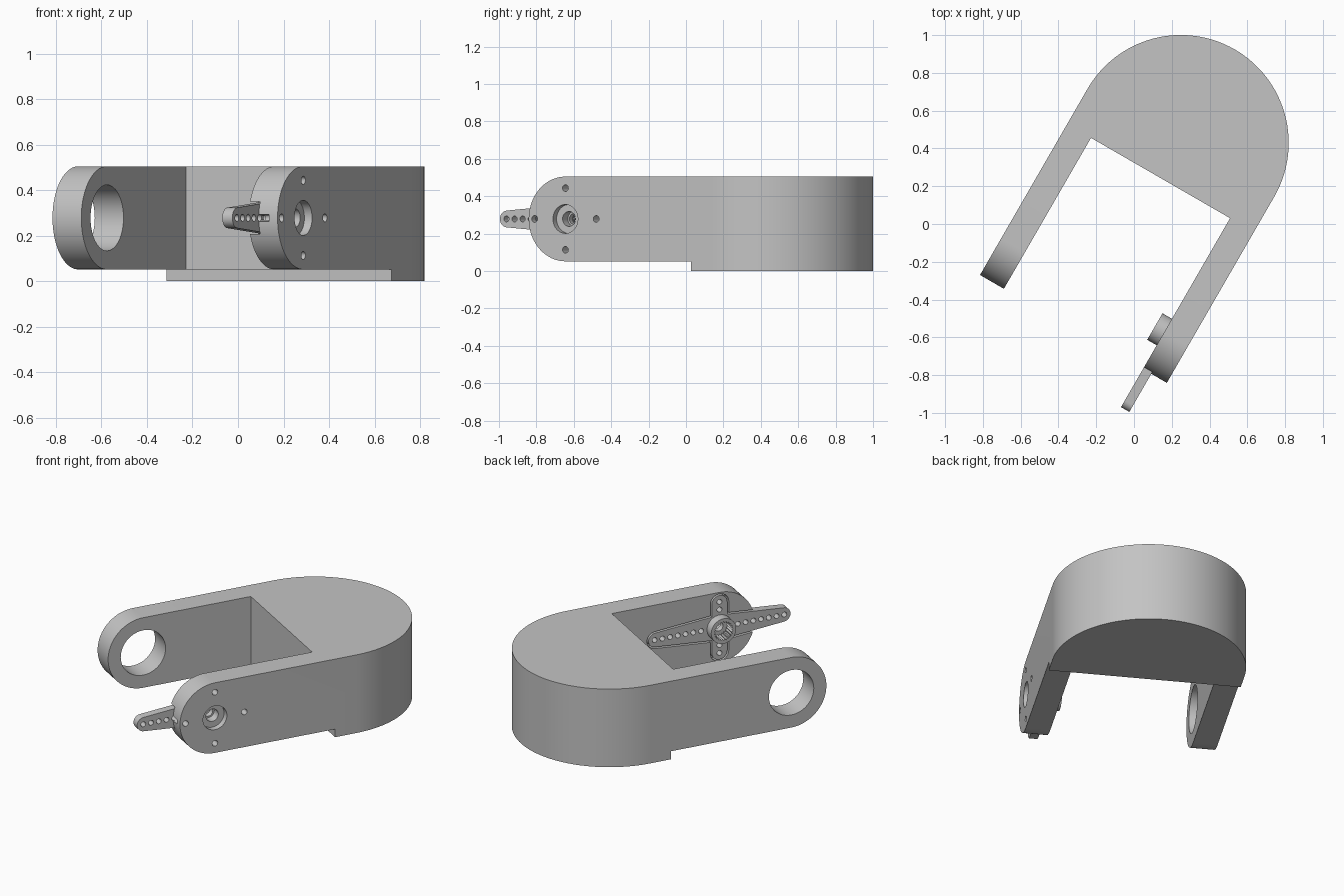
import bpy, bmesh
from math import sin, cos, pi, radians

if "Cube" in bpy.data.objects:
    bpy.data.objects.remove(bpy.data.objects["Cube"], do_unlink=True)

grey = bpy.data.materials.new("light grey plastic")
grey.use_nodes = True
grey.diffuse_color = (0.55, 0.55, 0.55, 1)
grey.node_tree.nodes["Principled BSDF"].inputs["Base Color"].default_value = (0.55, 0.55, 0.55, 1)

# Main dimensions, in a frame whose arms point along -y
TURN = radians(-30)
OUT, INN = 0.571, 0.425           # outer and inner faces of the arms
TOP, STEP = 0.505, 0.052          # top of body, underside of arms
PY, PZ = -0.415, (TOP + STEP) / 2   # pivot axis
ARM_R = (TOP - STEP) / 2
FLOOR = 0.476                     # floor of the horn pocket


def arc(cx, cy, r, a0, a1, n):
    angles = [radians(a0 + (a1 - a0) * i / n) for i in range(n + 1)]
    return [(cx + r * cos(a), cy + r * sin(a)) for a in angles]


def prism(name, outline, lo, hi, axis):
    """Extrude a closed outline along x (outline in y, z) or z (outline in x, y)."""
    put = (lambda p, t: (t, *p)) if axis == "x" else (lambda p, t: (*p, t))
    bm = bmesh.new()
    a = [bm.verts.new(put(p, lo)) for p in outline]
    b = [bm.verts.new(put(p, hi)) for p in outline]
    bm.faces.new(a)
    bm.faces.new(b)
    for i in range(len(a)):
        j = (i + 1) % len(a)
        bm.faces.new((a[i], a[j], b[j], b[i]))
    bmesh.ops.recalc_face_normals(bm, faces=bm.faces)
    mesh = bpy.data.meshes.new(name)
    bm.to_mesh(mesh)
    bm.free()
    mesh.materials.append(grey)
    ob = bpy.data.objects.new(name, mesh)
    bpy.context.collection.objects.link(ob)
    return ob


def drill(dy, dz, r, lo, hi, n=24):
    """Round bar along x, placed relative to the pivot."""
    return prism("bar", arc(PY + dy, PZ + dz, r, 0, 360 - 360 / n, n - 1), lo, hi, "x")


def combine(ob, other, operation):
    """Apply a boolean and throw the second body away."""
    mod = ob.modifiers.new("boolean", "BOOLEAN")
    mod.object, mod.operation, mod.solver = other, operation, "EXACT"
    graph = bpy.context.evaluated_depsgraph_get()
    mesh = bpy.data.meshes.new_from_object(ob.evaluated_get(graph))
    ob.modifiers.clear()
    ob.data = mesh
    bpy.data.objects.remove(other, do_unlink=True)


def long_blade(grow, lo, hi):
    reach, tip, root = 0.414, 0.045 + grow, 0.08 + grow
    pts = (arc(PY + reach, PZ, tip, -85, 85, 14) + [(PY, PZ + root)]
           + arc(PY - reach, PZ, tip, 95, 265, 14) + [(PY, PZ - root)])
    return prism("servo_horn", pts, lo, hi, "x")


def short_blade(grow, lo, hi):
    reach, tip = 0.157, 0.05 + grow
    pts = (arc(PY, PZ + reach, tip, 0, 180, 14)
           + arc(PY, PZ - reach, tip, 180, 360, 14))
    return prism("short_blade", pts, lo, hi, "x")


# Bracket: U-shaped plan trimmed by the side profile with rounded arm ends
plan = arc(0, 0.496, OUT, 0, 180, 64) + [(-OUT, -1), (-INN, -1), (-INN, 0.281),
                                         (INN, 0.281), (INN, -1), (OUT, -1)]
bracket = prism("bracket", plan, -0.2, 0.8, "z")
side = arc(PY, PZ, ARM_R, 90, 270, 40) + [(0.362, STEP), (0.362, 0), (1.3, 0), (1.3, TOP)]
combine(bracket, prism("side", side, -1, 1, "x"), "INTERSECT")

# Large bearing hole in the right arm
combine(bracket, drill(0, 0, 0.145, -0.8, -0.3, 48), "DIFFERENCE")

# Horn pocket, counterbore and screw holes in the left arm
combine(bracket, long_blade(0.01, 0.3, FLOOR), "DIFFERENCE")
combine(bracket, short_blade(0.01, 0.3, FLOOR), "DIFFERENCE")
combine(bracket, drill(0, 0, 0.077, 0.532, 0.7, 40), "DIFFERENCE")
combine(bracket, drill(0, 0, 0.04, 0.45, 0.6), "DIFFERENCE")
combine(bracket, drill(-0.219, 0, 0.017, 0.45, 0.527), "DIFFERENCE")
for dy, dz in ((0.19, 0), (-0.19, 0), (0, 0.165), (0, -0.165)):
    combine(bracket, drill(dy, dz, 0.018, 0.45, 0.7, 20), "DIFFERENCE")

# Servo horn: crossed blades and raised hub
horn = long_blade(0, INN, FLOOR)
combine(horn, short_blade(0, INN, FLOOR), "UNION")
combine(horn, drill(0, 0, 0.081, 0.367, 0.45, 40), "UNION")

# Toothed socket and centre screw hole
teeth = 22
star = []
for i in range(teeth * 2):
    a, r = pi * i / teeth, (0.062 if i % 2 else 0.052)
    star.append((PY + r * cos(a), PZ + r * sin(a)))
combine(horn, prism("star", star, 0.3, 0.44, "x"), "DIFFERENCE")
combine(horn, drill(0, 0, 0.03, 0.3, 0.6), "DIFFERENCE")

# Rows of small holes along the blades
spots = [(s * (0.119 + 0.05 * i), 0) for s in (1, -1) for i in range(7)]
spots += [(0, s * d) for s in (1, -1) for d in (0.115, 0.165)]
for dy, dz in spots:
    combine(horn, drill(dy, dz, 0.016, 0.3, 0.6, 16), "DIFFERENCE")

# Turn into place and smooth the curved walls
bpy.ops.object.select_all(action="DESELECT")
for ob in (bracket, horn):
    ob.rotation_euler.z = TURN
    ob.select_set(True)
bpy.context.view_layer.objects.active = bracket
bpy.ops.object.shade_smooth_by_angle(angle=radians(30))
